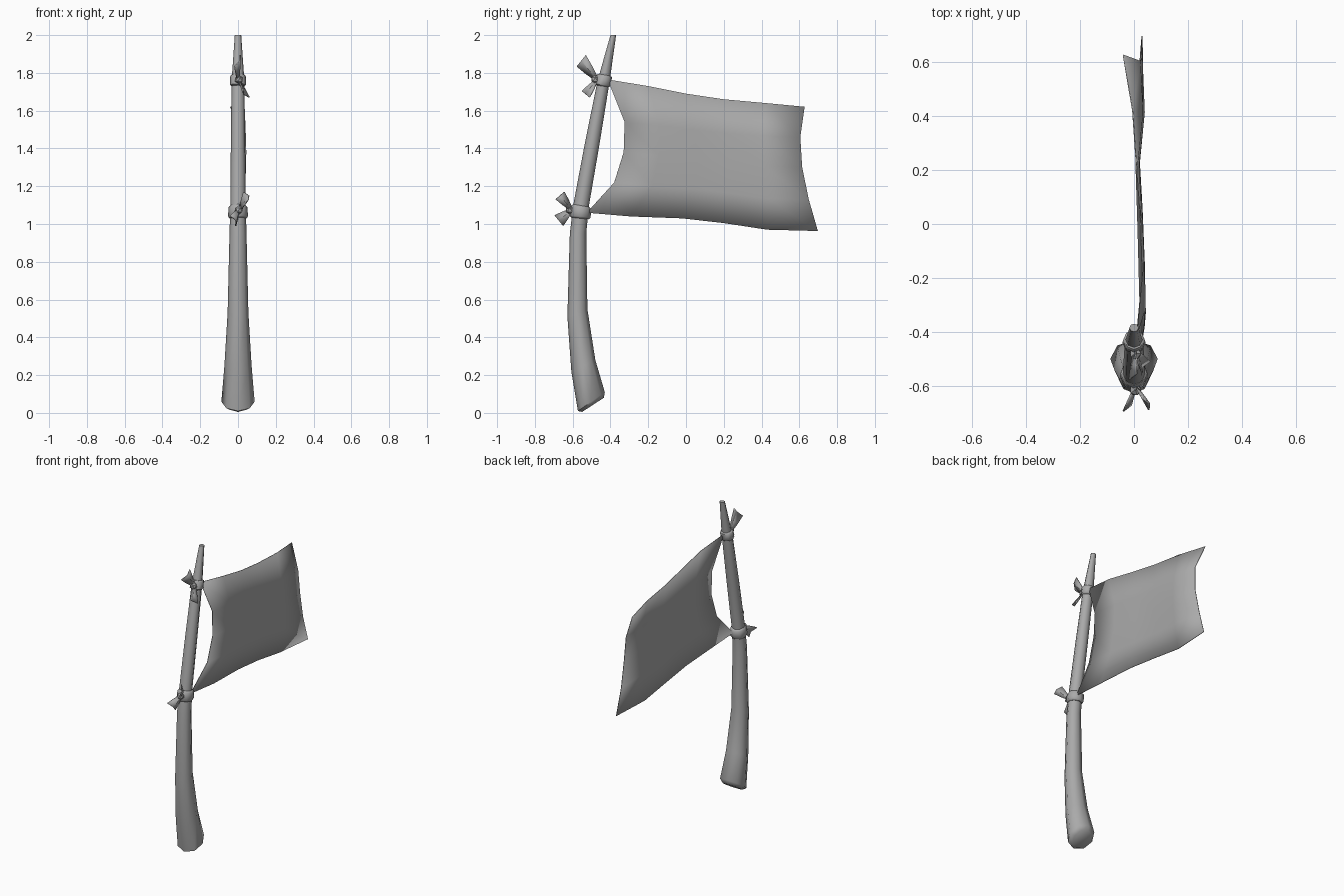
import bpy
import bmesh
import math
from mathutils import Vector

if "Cube" in bpy.data.objects:
    bpy.data.objects.remove(bpy.data.objects["Cube"])

grey = bpy.data.materials.new("plain_grey")
grey.use_nodes = True
colour = (0.4, 0.4, 0.4, 1)
grey.diffuse_color = colour
grey.node_tree.nodes["Principled BSDF"].inputs["Base Color"].default_value = colour
grey.node_tree.nodes["Principled BSDF"].inputs["Roughness"].default_value = 0.9


def finish(name, bm, angle, thickness=0):
    bmesh.ops.recalc_face_normals(bm, faces=bm.faces)
    mesh = bpy.data.meshes.new(name)
    bm.to_mesh(mesh)
    bm.free()
    mesh.materials.append(grey)
    obj = bpy.data.objects.new(name, mesh)
    bpy.context.collection.objects.link(obj)
    bpy.ops.object.select_all(action="DESELECT")
    obj.select_set(True)
    bpy.context.view_layer.objects.active = obj
    bpy.ops.object.shade_smooth_by_angle(angle=math.radians(angle))
    if thickness:
        solid = obj.modifiers.new("thickness", "SOLIDIFY")
        solid.thickness = thickness
        solid.offset = 0
    return obj


def grid_faces(bm, rows, closed=False):
    verts = [[bm.verts.new(p) for p in row] for row in rows]
    count = len(rows[0])
    for a, b in zip(verts, verts[1:]):
        for i in range(count if closed else count - 1):
            j = (i + 1) % count
            bm.faces.new((a[i], a[j], b[j], b[i]))
    return verts


def tube(name, rings, sides=8, angle=50):
    """Each ring: front y, front z, back y, back z, half width."""
    rows = []
    for fy, fz, by, bz, half in rings:
        row = []
        for i in range(sides):
            a = math.tau * i / sides
            t = (1 - math.cos(a)) / 2
            row.append((half * math.sin(a), fy + (by - fy) * t, fz + (bz - fz) * t))
        rows.append(row)
    bm = bmesh.new()
    verts = grid_faces(bm, rows, closed=True)
    bm.faces.new(verts[0])
    bm.faces.new(verts[-1])
    return finish(name, bm, angle)


# Bent wooden pole with a slanted butt
tube("pole", [
    (-0.55, 0.005, -0.435, 0.08, 0.06),
    (-0.572, 0.01, -0.43, 0.11, 0.088),
    (-0.607, 0.22, -0.48, 0.28, 0.072),
    (-0.628, 0.51, -0.522, 0.55, 0.055),
    (-0.615, 0.95, -0.528, 0.95, 0.045),
    (-0.597, 1.1, -0.515, 1.09, 0.041),
    (-0.535, 1.43, -0.46, 1.41, 0.038),
    (-0.468, 1.76, -0.405, 1.75, 0.034),
    (-0.40, 2.0, -0.37, 2.0, 0.017),
])

# Cloth bands binding the flag to the pole
tube("lower_band", [
    (-0.608, 1.035, -0.515, 1.025, 0.044),
    (-0.617, 1.045, -0.505, 1.035, 0.053),
    (-0.608, 1.095, -0.502, 1.08, 0.05),
    (-0.598, 1.105, -0.512, 1.09, 0.042),
])
tube("upper_band", [
    (-0.475, 1.735, -0.407, 1.725, 0.035),
    (-0.482, 1.742, -0.398, 1.732, 0.043),
    (-0.474, 1.787, -0.392, 1.777, 0.041),
    (-0.465, 1.795, -0.402, 1.785, 0.034),
])


# Knots at the front of the bands
def knot(name, centre):
    bm = bmesh.new()
    bmesh.ops.create_icosphere(bm, subdivisions=1, radius=0.024)
    bmesh.ops.translate(bm, verts=bm.verts, vec=centre)
    finish(name, bm, 40)


knot("lower_knot", (0.005, -0.615, 1.075))
knot("upper_knot", (0.005, -0.48, 1.765))


# Folded ribbon tails that widen from the knots
def ribbon(name, start, end_a, end_b, fold):
    start, a, b = Vector(start), Vector(end_a), Vector(end_b)
    side = (b - a) / 2
    end = (a + b) / 2
    rows = []
    for t, width in ((0, 0.3), (0.5, 0.7), (1, 1)):
        centre = start.lerp(end, t)
        crease = centre + Vector((fold * width, 0, 0))
        rows.append((centre - side * width, crease, centre + side * width))
    bm = bmesh.new()
    grid_faces(bm, rows)
    finish(name, bm, 30, 0.006)


ribbon("upper_tail_up", (0, -0.475, 1.77), (-0.018, -0.578, 1.835), (0.012, -0.53, 1.895), 0.015)
ribbon("upper_tail_down", (0.01, -0.475, 1.76), (0.03, -0.552, 1.705), (0.06, -0.51, 1.67), -0.015)
ribbon("lower_tail_up", (0.01, -0.61, 1.08), (0.055, -0.69, 1.13), (0.03, -0.645, 1.17), 0.015)
ribbon("lower_tail_down", (0, -0.61, 1.07), (-0.04, -0.695, 1.045), (-0.012, -0.65, 0.99), 0.015)

# Flag: a patch blended between its four edges, bellied towards its left
top = [(-0.415, 1.765), (-0.2, 1.73), (0, 1.69), (0.2, 1.66), (0.42, 1.64), (0.628, 1.62)]
bottom = [(-0.525, 1.06), (-0.29, 1.04), (-0.02, 1.03), (0.2, 1.005), (0.43, 0.97), (0.698, 0.963)]
front = [top[0], (-0.325, 1.54), (-0.33, 1.38), (-0.38, 1.22), bottom[0]]
back = [top[-1], (0.605, 1.46), (0.615, 1.3), (0.65, 1.13), bottom[-1]]
x_top = [0.01, 0.03, 0.025, 0.01, -0.005, -0.04]
x_mid = [0.042, 0.038, 0.03, 0.02, 0.038, 0.03]
x_bottom = [0.015, 0.022, 0.015, 0.008, 0.008, 0.03]
belly = [0, 0.85, 1, 0.85, 0]

rows = []
for r in range(5):
    v = r / 4
    row = []
    for c in range(6):
        u = c / 5
        p = []
        for k in range(2):
            edges = (1 - v) * top[c][k] + v * bottom[c][k] + (1 - u) * front[r][k] + u * back[r][k]
            corners = ((1 - u) * ((1 - v) * top[0][k] + v * bottom[0][k])
                       + u * ((1 - v) * top[-1][k] + v * bottom[-1][k]))
            p.append(edges - corners)
        x = (1 - v) * x_top[c] + v * x_bottom[c]
        x += (x_mid[c] - x) * belly[r]
        row.append((x, p[0], p[1]))
    rows.append(row)
bm = bmesh.new()
grid_faces(bm, rows)
finish("flag", bm, 60, 0.004)
